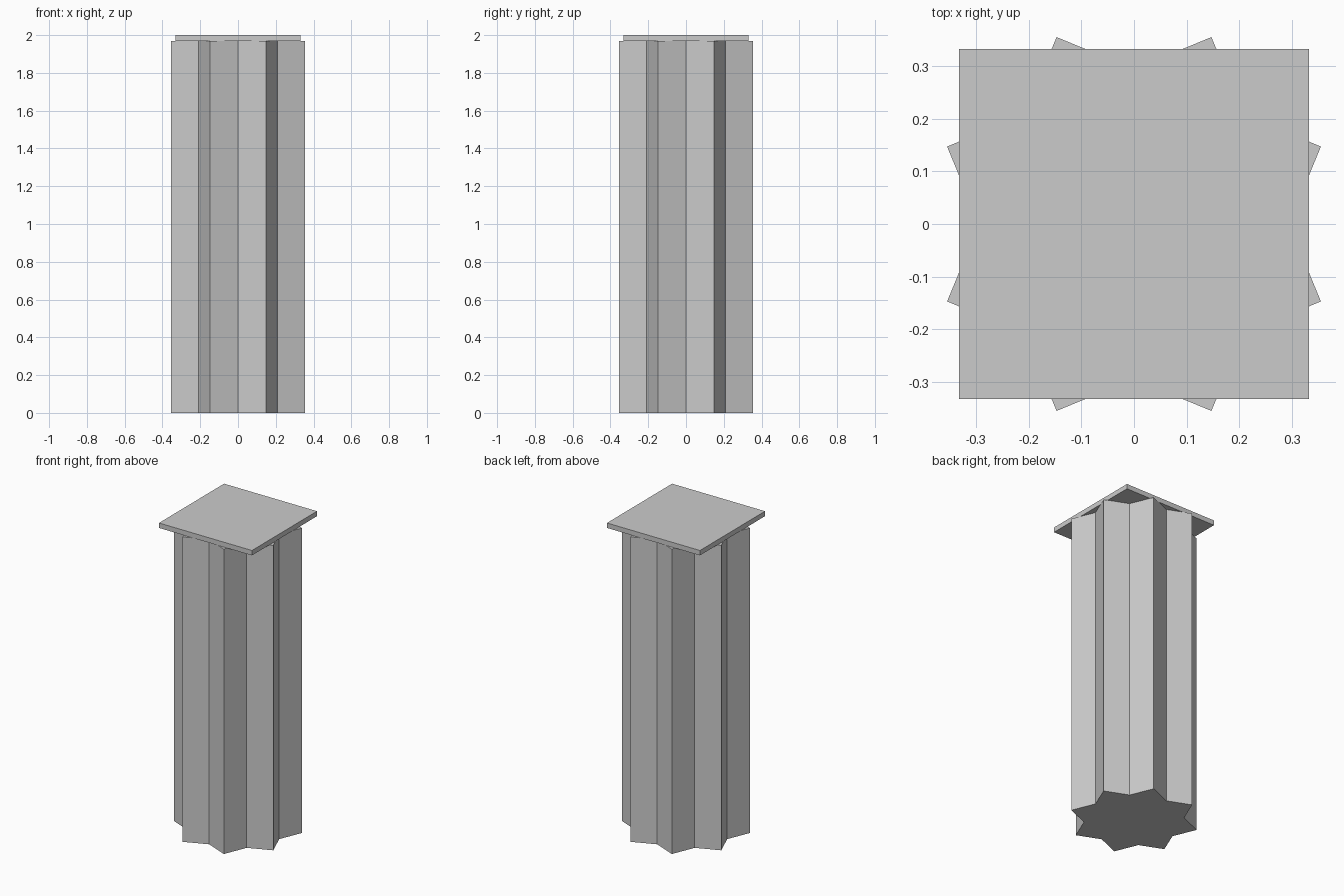
import bpy, bmesh
from math import cos, sin, pi

if "Cube" in bpy.data.objects:
    bpy.data.objects.remove(bpy.data.objects["Cube"])

R_TIP, R_NOTCH = 0.384, 0.294   # eight-pointed star (two crossed squares)
H_SHAFT, H_TOTAL = 1.968, 2.0
CAP_HALF = 0.332


def prism(name, outline, z0, z1):
    bm = bmesh.new()
    base = bm.faces.new([bm.verts.new((x, y, z0)) for x, y in outline])
    ext = bmesh.ops.extrude_face_region(bm, geom=[base], use_keep_orig=True)
    top = [v for v in ext["geom"] if isinstance(v, bmesh.types.BMVert)]
    bmesh.ops.translate(bm, verts=top, vec=(0, 0, z1 - z0))
    bmesh.ops.recalc_face_normals(bm, faces=bm.faces)
    mesh = bpy.data.meshes.new(name)
    bm.to_mesh(mesh)
    bm.free()
    obj = bpy.data.objects.new(name, mesh)
    bpy.context.collection.objects.link(obj)
    return obj


# Star-section shaft: notches on the axes and diagonals, tips between them
star = []
for i in range(16):
    r = R_TIP if i % 2 else R_NOTCH
    star.append((r * cos(i * pi / 8), r * sin(i * pi / 8)))
prism("pillar_shaft", star, 0, H_SHAFT)

# Thin square slab on top
c = CAP_HALF
prism("pillar_cap", [(-c, -c), (c, -c), (c, c), (-c, c)], H_SHAFT, H_TOTAL)
